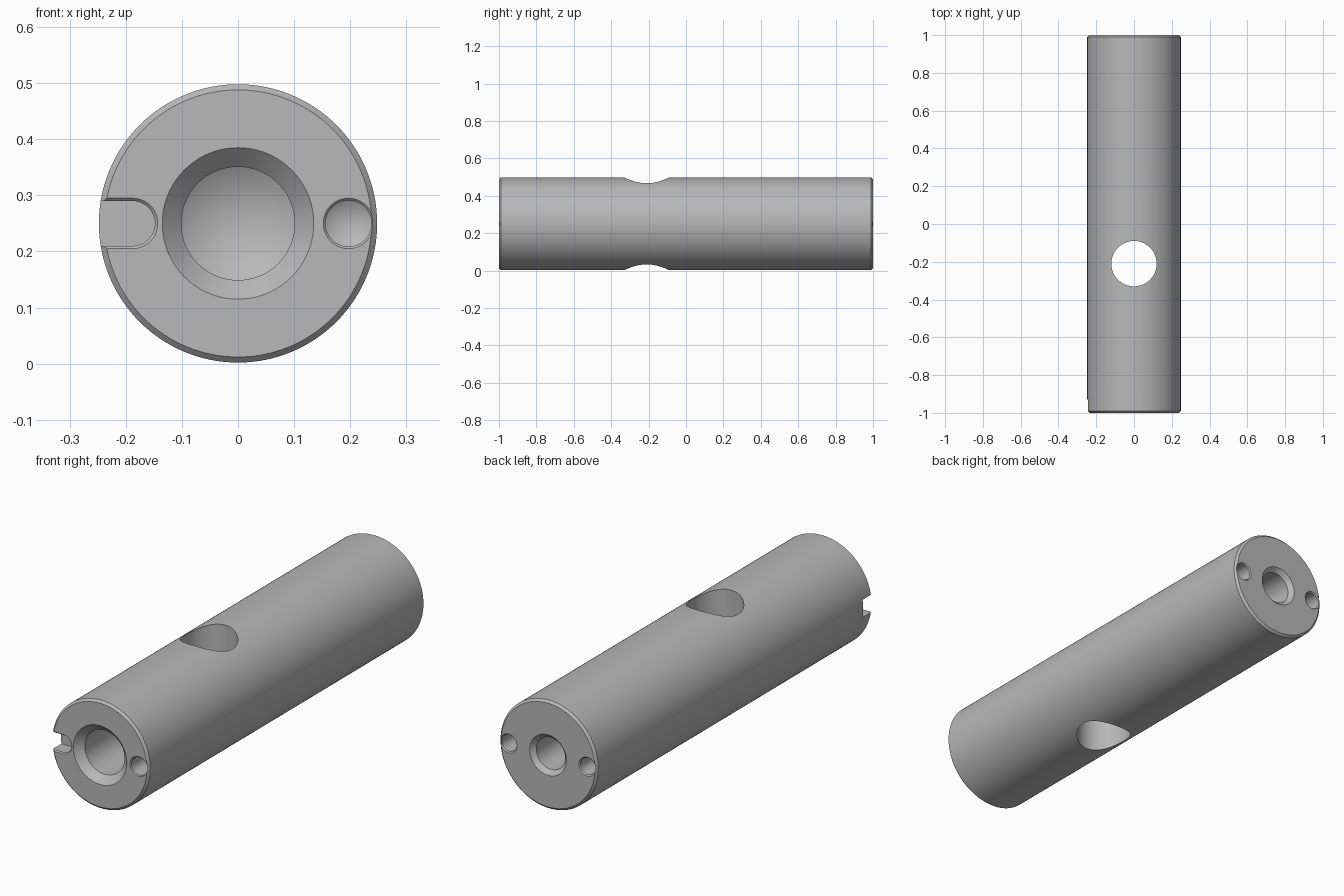
import bpy, bmesh, math
from mathutils import Matrix, Vector

cube = bpy.data.objects.get("Cube")
if cube:
    bpy.data.objects.remove(cube, do_unlink=True)

R, CZ = 0.248, 0.25      # body radius and axis height
CHAMFER = 0.01

steel = bpy.data.materials.new("steel grey")
steel.use_nodes = True
steel.diffuse_color = (0.48, 0.48, 0.48, 1)
steel.node_tree.nodes["Principled BSDF"].inputs["Base Color"].default_value = steel.diffuse_color


def finish(name, bm):
    bmesh.ops.recalc_face_normals(bm, faces=bm.faces)
    mesh = bpy.data.meshes.new(name)
    bm.to_mesh(mesh)
    bm.free()
    mesh.materials.append(steel)
    obj = bpy.data.objects.new(name, mesh)
    bpy.context.collection.objects.link(obj)
    return obj


def skin(name, rings):
    """Bridge closed rings of points and cap the ends; a one-point ring is a tip."""
    bm = bmesh.new()
    rings = [[bm.verts.new(p) for p in ring] for ring in rings]
    for a, b in zip(rings, rings[1:]):
        n = len(a)
        for i in range(n):
            j = (i + 1) % n
            if len(b) == 1:
                bm.faces.new((a[i], a[j], b[0]))
            else:
                bm.faces.new((a[i], a[j], b[j], b[i]))
    bm.faces.new(rings[0])
    if len(rings[-1]) > 1:
        bm.faces.new(rings[-1])
    return finish(name, bm)


def lathe(name, profile, origin, axis, sides):
    """Turn (radius, distance) pairs around an axis."""
    turn = Matrix.Translation(origin) @ Vector(axis).to_track_quat('Z', 'Y').to_matrix().to_4x4()
    rings = []
    for r, d in profile:
        count = sides if r > 0 else 1
        steps = [2 * math.pi * i / count for i in range(count)]
        rings.append([turn @ Vector((r * math.cos(t), r * math.sin(t), d)) for t in steps])
    return skin(name, rings)


def drill(name, x, end, r, sink, depth, sides):
    """Countersunk blind hole with a conical bottom; end is -1 front, +1 back."""
    lip = 0.01
    profile = [(r + sink + lip, -lip), (r, sink), (r, depth), (0, depth + 0.6 * r)]
    return lathe(name, profile, (x, end, CZ), (0, -end, 0), sides)


def slot_ring(half, y):
    """U outline, open past the left-hand rim seen from the front."""
    arc = [math.pi * (i / 24 - 0.5) for i in range(25)]
    pts = [(-0.188 + half * math.cos(t), y, CZ + half * math.sin(t)) for t in arc]
    return pts + [(-0.3, y, CZ + half), (-0.3, y, CZ - half)]


# Chamfered round body
body = lathe("round_body",
             [(R - CHAMFER, 0), (R, CHAMFER), (R, 2 - CHAMFER), (R - CHAMFER, 2)],
             (0, -1, CZ), (0, 1, 0), 128)

# Cutters: end bores, pin holes, cross hole and front slot
cutters = [
    drill("front_bore_cutter", 0, -1, 0.101, 0.034, 0.38, 72),
    drill("front_pin_cutter", 0.197, -1, 0.041, 0.004, 0.13, 48),
    drill("back_bore_cutter", 0, 1, 0.073, 0.02, 0.32, 72),
    drill("back_pin_cutter_left", 0.2, 1, 0.038, 0.005, 0.13, 48),
    drill("back_pin_cutter_right", -0.2, 1, 0.038, 0.005, 0.13, 48),
    lathe("cross_hole_cutter", [(0.12, -0.1), (0.12, 0.6)], (0, -0.21, 0), (0, 0, 1), 96),
    skin("slot_cutter", [slot_ring(0.055, -1.01), slot_ring(0.04, -0.995), slot_ring(0.04, -0.93)]),
]

bpy.ops.object.select_all(action='DESELECT')
body.select_set(True)
bpy.context.view_layer.objects.active = body
for cutter in cutters:
    cutter.hide_render = True
    mod = body.modifiers.new(cutter.name, 'BOOLEAN')
    mod.operation = 'DIFFERENCE'
    mod.solver = 'EXACT'
    mod.object = cutter
    bpy.ops.object.modifier_apply(modifier=mod.name)
for cutter in cutters:
    bpy.data.objects.remove(cutter, do_unlink=True)

bpy.ops.object.shade_smooth_by_angle(angle=math.radians(25))
